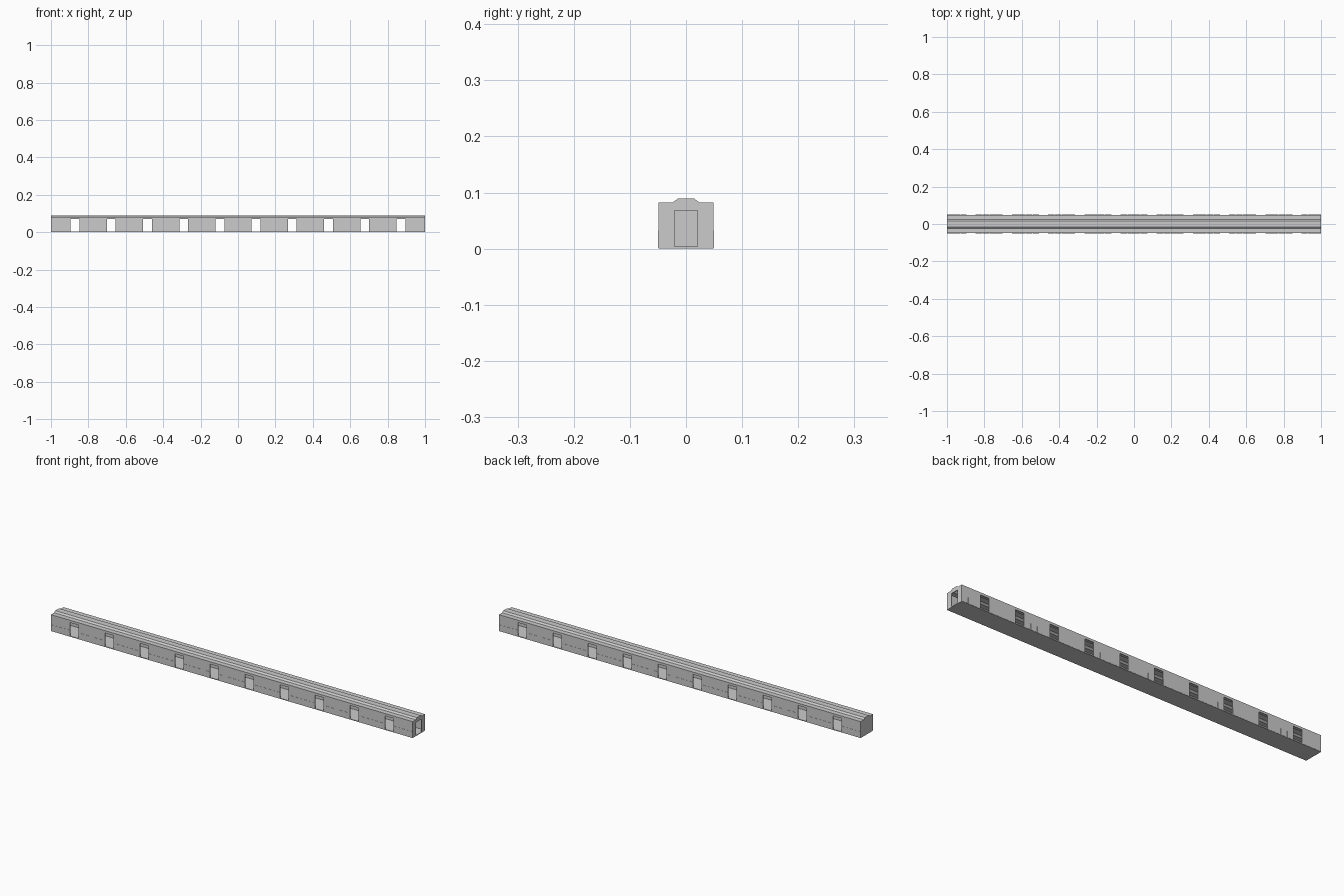
import bpy, bmesh

if "Cube" in bpy.data.objects:
    bpy.data.objects.remove(bpy.data.objects["Cube"])

L = 1.0          # half length
W = 0.049        # half width
WALL = 0.003
DOORS = [-0.871 + i * 1.742 / 9 for i in range(10)]
DOOR_HALF = 0.0235


def make_object(name, bm):
    bmesh.ops.recalc_face_normals(bm, faces=bm.faces)
    mesh = bpy.data.meshes.new(name)
    bm.to_mesh(mesh)
    bm.free()
    ob = bpy.data.objects.new(name, mesh)
    bpy.context.collection.objects.link(ob)
    return ob


def prism(name, profile, x0, x1):
    """Extrude a y/z profile along x."""
    bm = bmesh.new()
    face = bm.faces.new([bm.verts.new((x0, y, z)) for y, z in profile])
    ext = bmesh.ops.extrude_face_region(bm, geom=[face])
    moved = [v for v in ext["geom"] if isinstance(v, bmesh.types.BMVert)]
    bmesh.ops.translate(bm, verts=moved, vec=(x1 - x0, 0, 0))
    return make_object(name, bm)


def boxes(name, items):
    """One object from (x0, x1, y0, y1, z0, z1) boxes."""
    bm = bmesh.new()
    for x0, x1, y0, y1, z0, z1 in items:
        vs = bmesh.ops.create_cube(bm, size=1)["verts"]
        bmesh.ops.scale(bm, verts=vs, vec=(x1 - x0, y1 - y0, z1 - z0))
        bmesh.ops.translate(bm, verts=vs, vec=((x0 + x1) / 2, (y0 + y1) / 2, (z0 + z1) / 2))
    return make_object(name, bm)


def section(half_w, base, eave, top, shoulder, crown):
    """Corridor cross-section with a raised strip along the roof."""
    right = [(half_w, base), (half_w, eave), (shoulder, eave), (crown, top)]
    return right + [(-y, z) for y, z in reversed(right)]


def cut(target, cutter):
    mod = target.modifiers.new("cut", "BOOLEAN")
    mod.operation = "DIFFERENCE"
    mod.solver = "EXACT"
    mod.object = cutter
    bpy.context.view_layer.objects.active = target
    bpy.ops.object.modifier_apply(modifier=mod.name)
    bpy.data.objects.remove(cutter)


# Hollow corridor shell
shell = prism("corridor_shell", section(W, 0, 0.082, 0.089, 0.024, 0.015), -L, L)
cut(shell, prism("interior_cutter",
                 section(W - WALL, WALL, 0.079, 0.086, 0.0228, 0.0138), -L + WALL, L - WALL))

# Side doorways through both walls, and the end doorway
cut(shell, boxes("side_door_cutter",
                 [(x - DOOR_HALF, x + DOOR_HALF, -0.1, 0.1, WALL + 0.0005, 0.07) for x in DOORS]))
cut(shell, boxes("end_door_cutter", [(L - 0.03, L + 0.1, -0.0205, 0.0205, WALL + 0.0005, 0.068)]))

# Low wall panels between doorways, on both sides
edges = [-L] + [e for x in DOORS for e in (x - DOOR_HALF, x + DOOR_HALF)] + [L]
panels = []
for a, b in zip(edges[::2], edges[1::2]):
    n = max(2, round((b - a) / 0.036))
    step = (b - a) / n
    for i in range(n):
        x0, x1 = a + i * step + 0.001, a + (i + 1) * step - 0.001
        for s in (-1, 1):
            y0, y1 = sorted((s * (W - 0.001), s * (W + 0.0008)))
            panels.append((x0, x1, y0, y1, 0.001, 0.032))
boxes("lower_wall_panels", panels)
